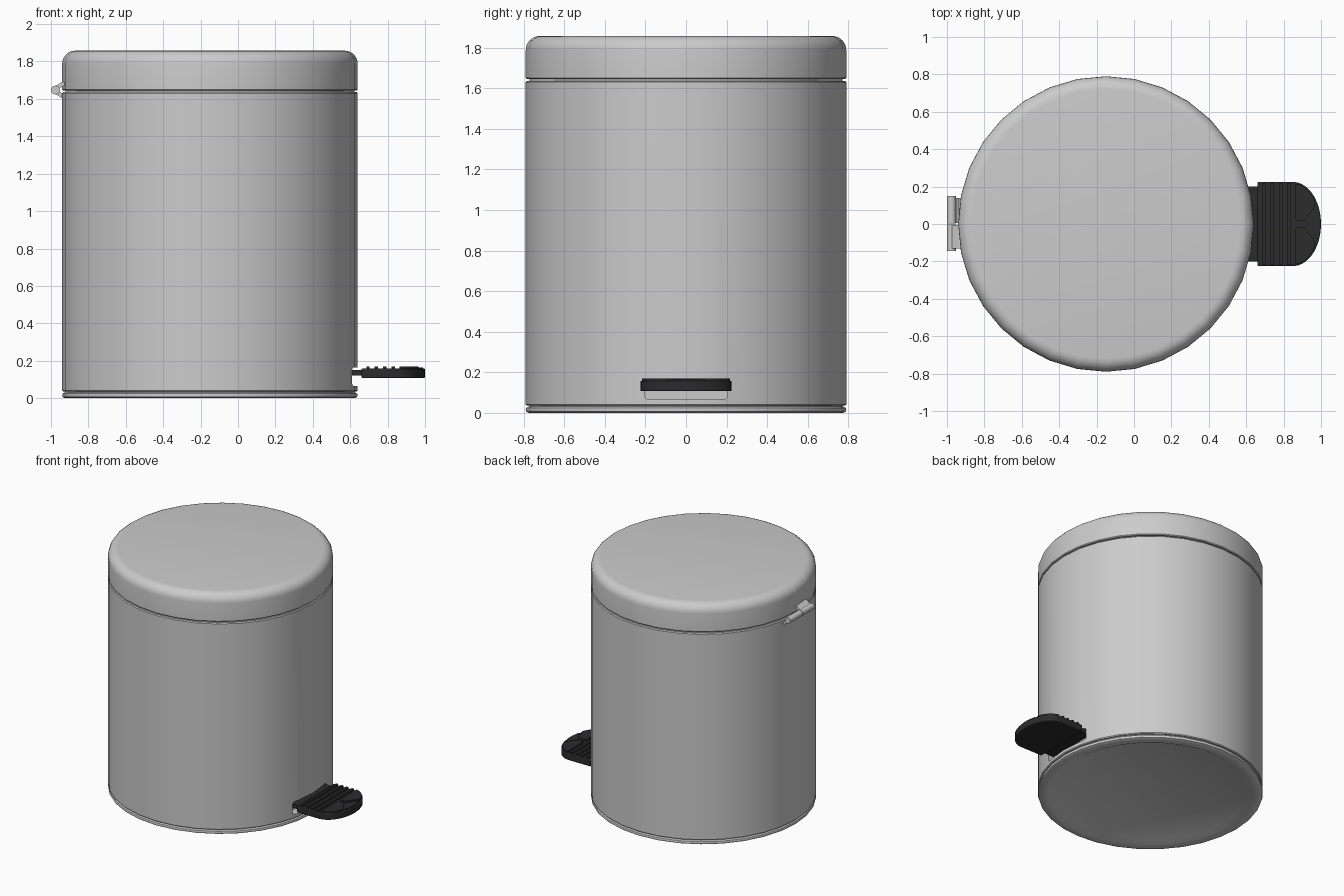
import bpy, bmesh, math
from mathutils import Vector

if "Cube" in bpy.data.objects:
    bpy.data.objects.remove(bpy.data.objects["Cube"])

CX, R, SIDES = -0.15, 0.79, 32

black = bpy.data.materials.new("black_plastic")
black.diffuse_color = (0.025, 0.025, 0.027, 1)
black.use_nodes = True
black.node_tree.nodes["Principled BSDF"].inputs["Base Color"].default_value = black.diffuse_color


def finish(name, bm, mat=None, bevel=0.0):
    bmesh.ops.recalc_face_normals(bm, faces=bm.faces[:])
    me = bpy.data.meshes.new(name)
    bm.to_mesh(me)
    bm.free()
    ob = bpy.data.objects.new(name, me)
    bpy.context.collection.objects.link(ob)
    if mat:
        me.materials.append(mat)
    if bevel:
        m = ob.modifiers.new("bevel", 'BEVEL')
        m.width, m.segments, m.limit_method = bevel, 2, 'ANGLE'
    return ob


def smooth(ob, angle=35):
    bpy.ops.object.select_all(action='DESELECT')
    ob.select_set(True)
    bpy.context.view_layer.objects.active = ob
    bpy.ops.object.shade_smooth_by_angle(angle=math.radians(angle))


def lathe(name, profile):
    """Closed solid of revolution; both profile ends are capped flat."""
    bm = bmesh.new()
    rings = [[bm.verts.new((CX + r * math.cos(2 * math.pi * i / SIDES),
                            r * math.sin(2 * math.pi * i / SIDES), z))
              for i in range(SIDES)] for r, z in profile]
    for a, b in zip(rings, rings[1:]):
        for i in range(SIDES):
            j = (i + 1) % SIDES
            bm.faces.new((a[i], a[j], b[j], b[i]))
    bm.faces.new(rings[0])
    bm.faces.new(rings[-1])
    return finish(name, bm)


def prism(name, outline, z0, z1, mat=None, bevel=0.0):
    bm = bmesh.new()
    f = bm.faces.new([bm.verts.new((x, y, z0)) for x, y in outline])
    ext = bmesh.ops.extrude_face_region(bm, geom=[f])
    bmesh.ops.translate(bm, vec=(0, 0, z1 - z0),
                        verts=[v for v in ext["geom"] if isinstance(v, bmesh.types.BMVert)])
    ob = finish(name, bm, mat, bevel)
    smooth(ob)
    return ob


def rect(x0, x1, y):
    return [(x0, -y), (x1, -y), (x1, y), (x0, y)]


# bottom ring with recessed floor
smooth(lathe("base_ring", [(0.675, 0.022), (0.72, 0.0), (0.775, 0.0), (0.787, 0.006),
                           (R, 0.015), (0.787, 0.025), (0.775, 0.031), (0.775, 0.045)]))

# main drum, with a short neck filling the seam under the lid
body = lathe("body", [(0.77, 0.036), (0.785, 0.036), (R, 0.042), (R, 1.63),
                      (0.785, 1.637), (0.772, 1.637), (0.772, 1.655)])

# rounded pedal slot cut into the drum
cut = bmesh.new()
bmesh.ops.create_cube(cut, size=1)
for v in cut.verts:
    v.co = Vector((0.63 + v.co.x * 0.14, v.co.y * 0.41, 0.115 + v.co.z * 0.1))
along_x = [e for e in cut.edges if abs(e.verts[0].co.x - e.verts[1].co.x) > 0.1]
bmesh.ops.bevel(cut, geom=along_x, offset=0.025, segments=4, profile=0.5, affect='EDGES')
cutter = finish("slot_cutter", cut)
cutter.hide_render = True
mod = body.modifiers.new("slot", 'BOOLEAN')
mod.operation, mod.object, mod.solver = 'DIFFERENCE', cutter, 'EXACT'
bpy.context.view_layer.objects.active = body
bpy.ops.object.modifier_apply(modifier="slot")
bpy.data.objects.remove(cutter)
smooth(body)

# lid with a rounded shoulder
shoulder = [(0.72 + 0.07 * math.cos(math.radians(a)), 1.788 + 0.07 * math.sin(math.radians(a)))
            for a in range(0, 91, 15)]
smooth(lathe("lid", [(0.77, 1.645), (0.785, 1.645), (R, 1.651)] + shoulder))

# pedal: arm, slab, grip ridges
prism("pedal_arm", rect(0.57, 0.67, 0.2), 0.12, 0.15, black)


def nose(t, inset=0.0):
    """Point on the rounded pedal end, t in degrees from the tip."""
    a = math.radians(t)
    return (0.85 + (0.15 - inset) * math.cos(a), (0.225 - inset) * math.sin(a))


prism("pedal", [(0.66, -0.225)] + [nose(t) for t in range(-90, 91, 10)] + [(0.66, 0.225)],
      0.107, 0.158, black, 0.006)
for i, x in enumerate((0.695, 0.74, 0.785, 0.83)):
    prism(f"pedal_ridge_{i + 1}", rect(x - 0.009, x + 0.009, 0.218), 0.15, 0.17, black)

# raised toe pads, mirrored, with a wedge between them
for side, s in (("left", 1), ("right", -1)):
    pts = [(0.865, 0.015), (0.912, 0.015), (0.966, 0.095)]
    pts += [nose(t, 0.008) for t in range(35, 86, 10)]
    prism(f"toe_pad_{side}", [(x, s * y) for x, y in pts], 0.15, 0.17, black)
prism("toe_pad_centre", [(0.92, 0.0)] + [nose(t, 0.01) for t in range(-25, 26, 10)],
      0.15, 0.165, black)


# hinge: two barrel halves, one leaf up to the lid and one down to the body
def hinge_half(name, y0, y1, leaf_y, z_leaf):
    bm = bmesh.new()
    rows = [[bm.verts.new((-0.976 + 0.024 * math.cos(math.pi * i / 6), y,
                           1.647 + 0.024 * math.sin(math.pi * i / 6))) for i in range(12)]
            for y in (y0, y1)]
    for i in range(12):
        j = (i + 1) % 12
        bm.faces.new((rows[0][i], rows[0][j], rows[1][j], rows[1][i]))
    bm.faces.new(rows[0])
    bm.faces.new(rows[1])
    smooth(finish(name + "_barrel", bm))

    d = math.copysign(1, z_leaf - 1.647)
    section = [(-0.975, 1.647 + d * 0.022), (-0.942, z_leaf), (-0.915, z_leaf),
               (-0.915, z_leaf - d * 0.02), (-0.935, z_leaf - d * 0.02), (-0.965, 1.647)]
    bm = bmesh.new()
    ends = [[bm.verts.new((x, y, z)) for x, z in section] for y in leaf_y]
    n = len(section)
    for i in range(n):
        j = (i + 1) % n
        bm.faces.new((ends[0][i], ends[0][j], ends[1][j], ends[1][i]))
    bm.faces.new(ends[0])
    bm.faces.new(ends[1])
    finish(name + "_leaf", bm)


hinge_half("hinge_upper", -0.145, -0.002, (-0.132, -0.005), 1.69)
hinge_half("hinge_lower", 0.002, 0.15, (0.005, 0.14), 1.605)
